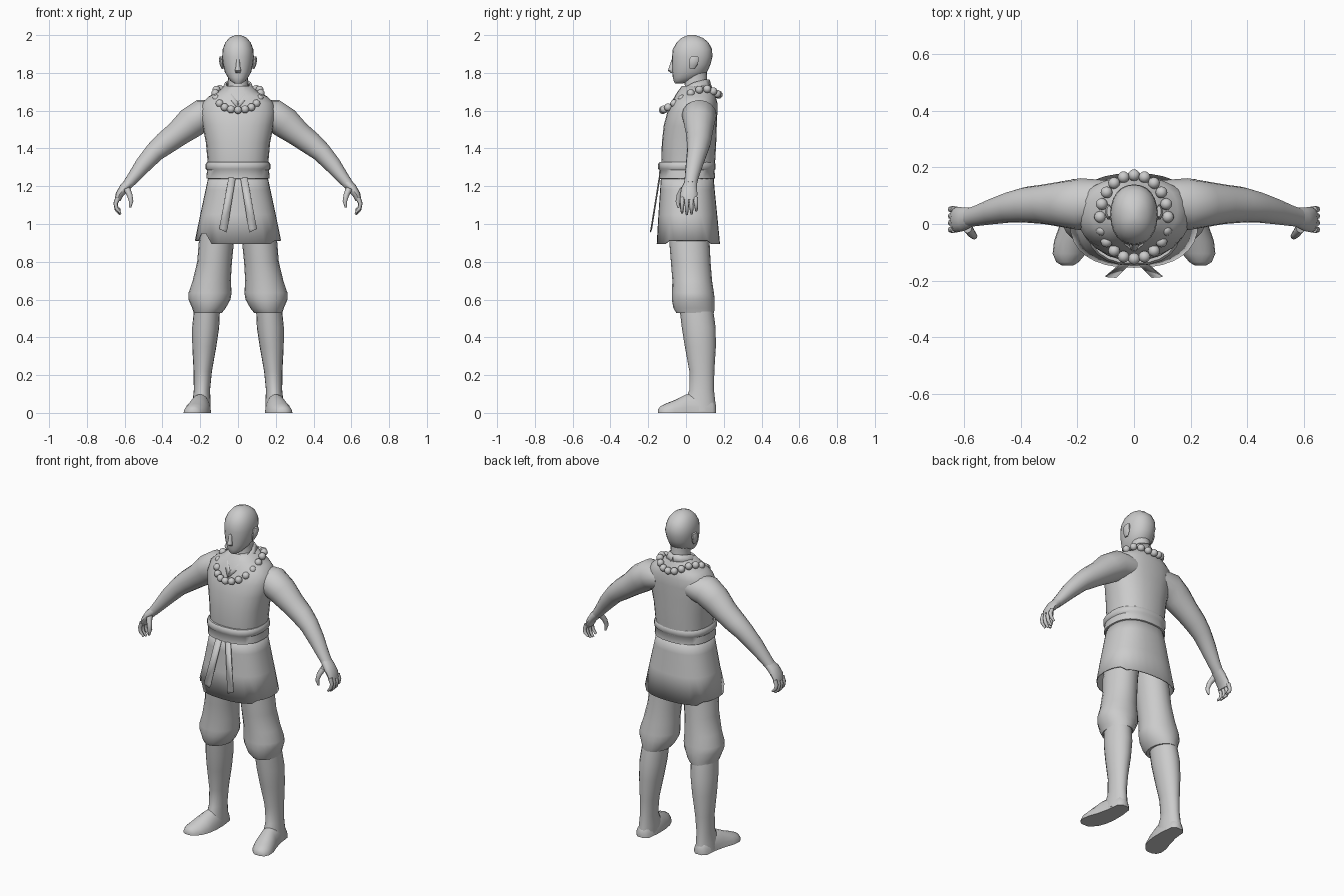
import bpy, bmesh, math
from mathutils import Vector

cube = bpy.data.objects.get("Cube")
if cube:
    bpy.data.objects.remove(cube, do_unlink=True)

grey = bpy.data.materials.new("plain grey")
grey.use_nodes = True
COLOUR = (0.6, 0.6, 0.6, 1)
grey.diffuse_color = COLOUR
grey.node_tree.nodes["Principled BSDF"].inputs["Base Color"].default_value = COLOUR


def finish(name, bm, mirror=False, solid=0, angle=50):
    bmesh.ops.recalc_face_normals(bm, faces=bm.faces)
    mesh = bpy.data.meshes.new(name)
    bm.to_mesh(mesh)
    bm.free()
    mesh.materials.append(grey)
    ob = bpy.data.objects.new(name, mesh)
    bpy.context.collection.objects.link(ob)
    if solid:
        ob.modifiers.new("thickness", 'SOLIDIFY').thickness = solid
    if mirror:
        ob.modifiers.new("mirror", 'MIRROR')
    bpy.ops.object.select_all(action='DESELECT')
    ob.select_set(True)
    bpy.context.view_layer.objects.active = ob
    bpy.ops.object.shade_smooth_by_angle(angle=math.radians(angle))
    return ob


def ring(centre, u, v, n=20, power=2.0):
    """Closed super-ellipse around centre with half axes u and v."""
    out = []
    for i in range(n):
        a = 2 * math.pi * i / n
        c, s = math.cos(a), math.sin(a)
        e = 2 / power
        out.append(Vector(centre) + Vector(u) * math.copysign(abs(c) ** e, c)
                   + Vector(v) * math.copysign(abs(s) ** e, s))
    return out


def loft(rings, caps=True):
    bm = bmesh.new()
    rows = [[bm.verts.new(p) for p in r] for r in rings]
    n = len(rows[0])
    for a, b in zip(rows, rows[1:]):
        for i in range(n):
            j = (i + 1) % n
            bm.faces.new((a[i], a[j], b[j], b[i]))
    if caps:
        bm.faces.new(rows[0])
        bm.faces.new(rows[-1])
    return bm


def level(z, x0, x1, y0, y1, n=24, power=2.0):
    """Horizontal ring filling the given x and y limits."""
    return ring(((x0 + x1) / 2, (y0 + y1) / 2, z),
                ((x1 - x0) / 2, 0, 0), (0, (y1 - y0) / 2, 0), n, power)


def limb(points, n=16):
    """Tube through (x, y, z, half depth in y, half width) points."""
    ps = [Vector(p[:3]) for p in points]
    rings = []
    for i, p in enumerate(points):
        d = ps[min(i + 1, len(ps) - 1)] - ps[max(i - 1, 0)]
        side = Vector((0, 1, 0)).cross(d).normalized()
        rings.append(ring(ps[i], (0, p[3], 0), side * p[4], n))
    return loft(rings)


# Torso, boxier toward the chest
body = [(1.27, .155, -.125, .15), (1.34, .162, -.13, .155), (1.43, .17, -.128, .16),
        (1.52, .188, -.118, .163), (1.59, .2, -.1, .166), (1.64, .19, -.078, .166),
        (1.675, .155, -.06, .158), (1.70, .105, -.045, .148), (1.73, .074, -.022, .135)]
finish("torso", loft([level(z, -w, w, a, b, power=2.35) for z, w, a, b in body]))

# Crossed collar: a folded ribbon from nape to chest
edge = [(0, .137, 1.725, .125, 1.765), (.05, .115, 1.725, .1, 1.765),
        (.078, .06, 1.71, .04, 1.75), (.068, -.015, 1.685, -.012, 1.72),
        (.04, -.06, 1.665, -.05, 1.69), (-.005, -.098, 1.615, -.082, 1.64)]
bm = bmesh.new()
rows = [(bm.verts.new((x + .008, y, z)), bm.verts.new((x * .88, b, c)))
        for x, y, z, b, c in edge]
for a, b in zip(rows, rows[1:]):
    bm.faces.new((a[0], b[0], b[1], a[1]))
finish("collar", bm, mirror=True, solid=.008)

# Neck and head
neck = [(1.66, .07, -.035, .125), (1.72, .056, -.005, .118), (1.77, .052, -.01, .112),
        (1.81, .055, 0, .11)]
finish("neck", loft([level(z, -w, w, a, b, 20) for z, w, a, b in neck]))
skull = [(1.745, .02, -.058, -.015), (1.755, .036, -.064, .02), (1.775, .053, -.07, .07),
         (1.805, .07, -.072, .112), (1.845, .079, -.074, .13), (1.885, .084, -.074, .14),
         (1.925, .081, -.07, .138), (1.96, .068, -.05, .12), (1.985, .047, -.024, .09),
         (2.0, .015, .01, .05)]
finish("head", loft([level(z, -w, w, a, b, power=2.2) for z, w, a, b in skull]))
nose = [(1.80, .012, -.08, -.06), (1.812, .017, -.096, -.06), (1.83, .012, -.09, -.06),
        (1.87, .009, -.077, -.06)]
finish("nose", loft([level(z, -w, w, a, b, 8) for z, w, a, b in nose]))
ear = [(1.82, .078, .086, .02, .045), (1.84, .076, .096, .015, .06),
       (1.87, .078, .102, .015, .07), (1.888, .08, .096, .025, .065)]
finish("ear", loft([level(z, a, b, c, d, 10) for z, a, b, c, d in ear]), mirror=True)

# Arms
arm = [(.10, .075, 1.585, .08, .07), (.19, .07, 1.575, .092, .086),
       (.25, .07, 1.535, .082, .083), (.32, .07, 1.477, .07, .068),
       (.385, .068, 1.428, .063, .062), (.44, .06, 1.382, .055, .053),
       (.50, .045, 1.315, .046, .045), (.555, .03, 1.245, .037, .033),
       (.585, .023, 1.208, .034, .027)]
finish("arm", limb(arm), mirror=True)

# Hands: palm, four curled fingers, thumb
palm = [(.572, .025, 1.222, .034, .026), (.603, .017, 1.19, .042, .026),
        (.628, .015, 1.155, .045, .021), (.638, .015, 1.125, .042, .015)]
finish("palm", limb(palm, 12), mirror=True)
for i, reach in enumerate((.9, 1, .96, .78)):
    y = -.02 + i * .024
    path = [(.636, y, 1.14, .012, .013), (.648, y, 1.14 - .035 * reach, .011, .011),
            (.643, y * 1.05, 1.14 - .065 * reach, .01, .01),
            (.622, y * 1.05, 1.14 - .09 * reach, .006, .006)]
    finish("finger_%d" % (i + 1), limb(path, 8), mirror=True)
thumb = [(.59, -.012, 1.19, .02, .018), (.574, -.034, 1.155, .015, .015),
         (.566, -.043, 1.12, .012, .012), (.572, -.04, 1.087, .006, .006)]
finish("thumb", limb(thumb, 8), mirror=True)

# Bead necklace, hanging lower at the chest
drape = [(-.13, 1.60), (-.09, 1.62), (-.04, 1.652), (.03, 1.695), (.09, 1.718),
         (.13, 1.712), (.18, 1.68)]
bm = bmesh.new()
for i in range(20):
    a = 2 * math.pi * i / 20
    x, y = .12 * math.sin(a), .025 - .148 * math.cos(a)
    for (ya, za), (yb, zb) in zip(drape, drape[1:]):
        if ya <= y <= yb:
            z = za + (zb - za) * (y - ya) / (yb - ya)
    before = set(bm.verts)
    bmesh.ops.create_uvsphere(bm, u_segments=12, v_segments=8, radius=.021)
    bmesh.ops.translate(bm, vec=(x, y, z), verts=[v for v in bm.verts if v not in before])
finish("necklace_beads", bm)

# Belt with a rolled upper edge
belt = [(1.238, .155), (1.242, .168), (1.285, .164), (1.292, .171), (1.318, .171),
        (1.328, .163), (1.328, .15)]
finish("belt", loft([level(z, -w, w, .005 - w * .89, .005 + w * .89, power=2.4)
                     for z, w in belt], False))

# Flared skirt with a notched hem
skirt = [(1.26, .155, -.132, .145), (1.18, .172, -.137, .152), (1.05, .2, -.146, .165),
         (.9, .228, -.155, .18)]
rings = [level(z, -w, w, a, b, 32, 2.4) for z, w, a, b in skirt]
for p in rings[-1]:
    if p.y < 0 and -.2 < p.x < -.15:
        p.z += .05
    elif abs(p.x) > .18:
        p.z += .012
    else:
        p.z -= .006
finish("skirt", loft(rings, False), solid=.006)

# Hanging sash ends
bm = bmesh.new()
strip = [(.012, .05, 1.245, -.145), (.036, .076, 1.10, -.168),
         (.055, .1, .975, -.188)]
rows = [(bm.verts.new((a, y + .004, z)), bm.verts.new((b, y, z))) for a, b, z, y in strip]
tip = bm.verts.new((.062, -.191, .957))
for a, b in zip(rows, rows[1:]):
    bm.faces.new((a[0], b[0], b[1], a[1]))
bm.faces.new((rows[-1][0], tip, rows[-1][1]))
finish("sash_ends", bm, mirror=True, solid=.005)

# Gathered trousers
trouser = [(1.02, .005, .18, -.095, .125), (.9, .022, .208, -.088, .125),
           (.8, .032, .216, -.08, .13), (.7, .038, .24, -.072, .138),
           (.635, .034, .262, -.075, .148), (.6, .04, .262, -.075, .152),
           (.555, .065, .243, -.067, .152), (.53, .085, .235, -.052, .148)]
finish("trouser_leg", loft([level(z, a, b, c, d, 20) for z, a, b, c, d in trouser]),
       mirror=True)

# Shins and feet
shin = [(.56, .095, .232, -.035, .142), (.45, .1, .243, -.022, .157),
        (.35, .115, .242, -.006, .158), (.22, .138, .235, .018, .15),
        (.12, .148, .234, .018, .148), (.06, .145, .24, -.01, .155),
        (.01, .145, .245, -.02, .16)]
finish("shin", loft([level(z, a, b, c, d, 20) for z, a, b, c, d in shin]), mirror=True)
foot = [(.16, .175, .215, .04), (.14, .152, .238, .07), (.07, .143, .245, .105),
        (.0, .143, .262, .098), (-.06, .152, .283, .068), (-.105, .17, .288, .05),
        (-.135, .196, .275, .035), (-.147, .215, .255, .02)]
rings = [ring(((a + b) / 2, y, 0), ((b - a) / 2, 0, 0), (0, 0, h), 20)
         for y, a, b, h in foot]
for r in rings:
    for p in r:
        p.z = max(p.z, 0)
finish("foot", loft(rings), mirror=True)
